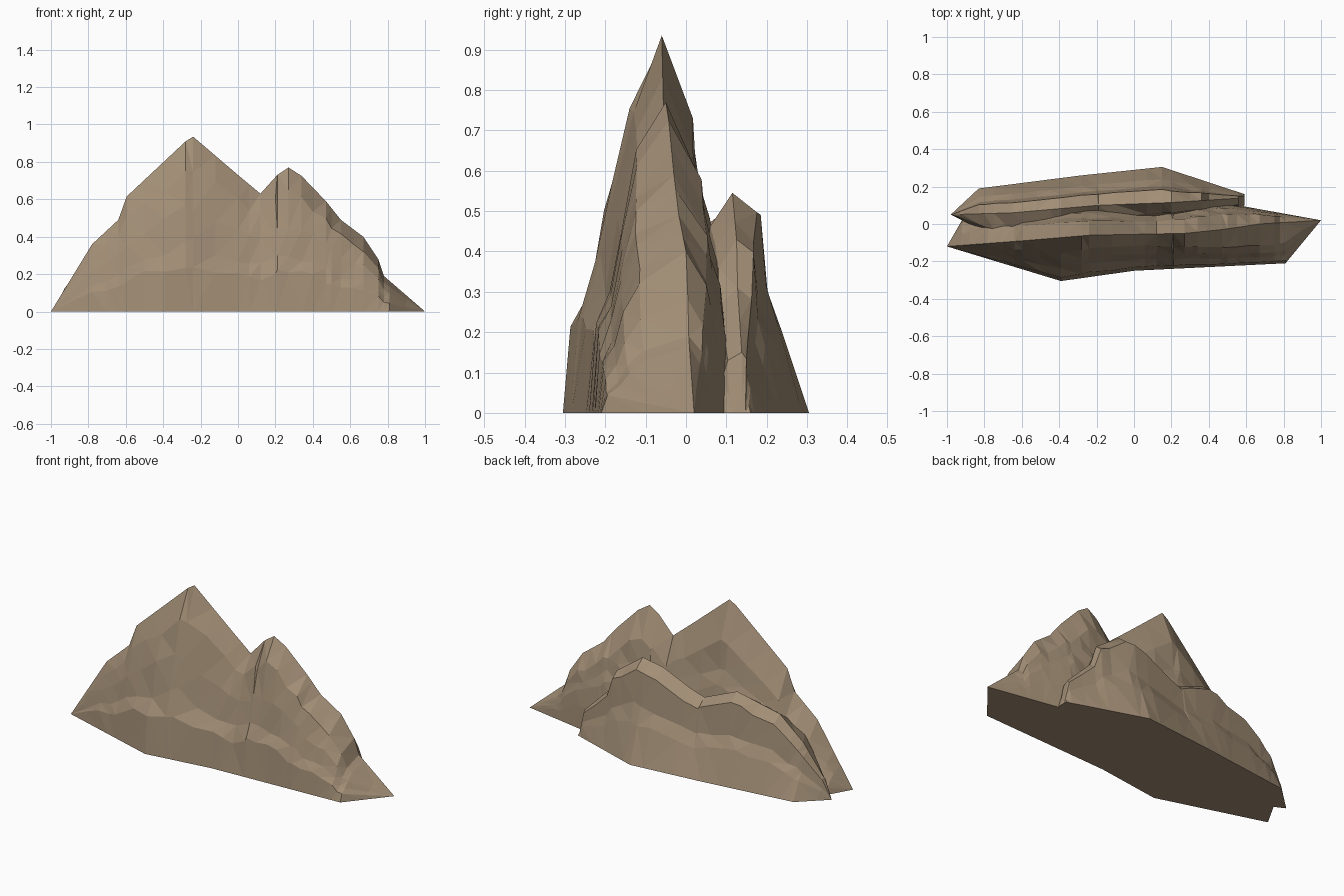
import bpy, bmesh, random

if "Cube" in bpy.data.objects:
    bpy.data.objects.remove(bpy.data.objects["Cube"])

random.seed(4)
rock = bpy.data.materials.new("rock")
rock.diffuse_color = (0.36, 0.27, 0.18, 1)
rock.use_nodes = True
rock.node_tree.nodes["Principled BSDF"].inputs["Base Color"].default_value = rock.diffuse_color


def at(curve, x):
    """Linear interpolation along a list of (x, value) points."""
    for (a, va), (b, vb) in zip(curve, curve[1:]):
        if x <= b:
            return va + (vb - va) * max(0, x - a) / (b - a)
    return curve[-1][1]


def ridge_mass(name, top, crest, front, back, front_cut, back_cut, fullness, extra):
    """Loft a rock mass from cross-sections taken along x."""
    xs = sorted({p[0] for p in top + front + back} | set(extra))
    bm = bmesh.new()
    loops = []
    for x in xs:
        h, yc = at(top, x), at(crest, x)
        q = at(fullness, x)
        pts = []
        for cut, base in ((front_cut, at(front, x)), (back_cut[::-1], at(back, x))):
            for s, f in cut:
                y = yc + (base - yc) * f ** q
                z = h * s
                if 0 < s < 1:
                    y += random.uniform(-0.006, 0.006) * h
                    z += random.uniform(-0.03, 0.03) * h
                pts.append((x, y, z))
        loops.append([bm.verts.new(p) for p in pts])
    n = len(loops[0])
    for a, b in zip(loops, loops[1:]):
        for i in range(n):
            j = (i + 1) % n
            bm.faces.new((a[i], a[j], b[j], b[i]))
    bm.faces.new(loops[0])
    bm.faces.new(loops[-1][::-1])
    bmesh.ops.remove_doubles(bm, verts=bm.verts, dist=0.0005)
    bmesh.ops.triangulate(bm, faces=bm.faces)
    bmesh.ops.recalc_face_normals(bm, faces=bm.faces)
    me = bpy.data.meshes.new(name)
    bm.to_mesh(me)
    bm.free()
    me.materials.append(rock)
    ob = bpy.data.objects.new(name, me)
    bpy.context.collection.objects.link(ob)


# Tall front mass with two peaks
ridge_mass(
    "main_peaks",
    top=[(-1, 0), (-0.78, 0.36), (-0.64, 0.49), (-0.595, 0.615), (-0.28, 0.91),
         (-0.24, 0.935), (0, 0.73), (0.12, 0.63), (0.21, 0.73), (0.27, 0.77),
         (0.34, 0.725), (0.47, 0.59), (0.55, 0.49), (0.67, 0.40), (0.75, 0.28),
         (0.78, 0.19), (1, 0)],
    crest=[(-1, -0.12), (-0.6, -0.09), (-0.24, -0.06), (0.27, -0.05), (0.47, -0.03),
           (0.67, 0), (1, 0.02)],
    front=[(-1, -0.12), (-0.39, -0.305), (0, -0.25), (0.2, -0.24), (0.81, -0.21), (1, 0.02)],
    back=[(-1, -0.12), (-0.92, 0.02), (-0.7, 0.1), (0.5, 0.11), (1, 0.02)],
    front_cut=[(0, 1), (0.28, 0.90), (0.39, 0.70), (0.6, 0.55), (0.82, 0.33), (1, 0)],
    back_cut=[(0, 1), (0.3, 0.88), (0.51, 0.72), (0.62, 0.56), (0.77, 0.44), (1, 0)],
    fullness=[(-1, 1), (0.05, 1), (0.12, 1), (0.27, 0.85), (0.5, 0.65), (0.75, 0.55), (1, 1)],
    extra=[-0.88, -0.5, -0.12, 0.06, 0.4, 0.62, 0.9])

# Lower mass leaning on the back, buried into the main one at its left half
ridge_mass(
    "back_shoulder",
    top=[(-0.98, 0), (-0.93, 0.12), (-0.8, 0.29), (-0.65, 0.42), (-0.39, 0.49),
         (-0.19, 0.41), (-0.1, 0.44), (0.07, 0.52), (0.2, 0.545), (0.36, 0.43),
         (0.4, 0.31), (0.56, 0.15), (0.59, 0)],
    crest=[(-0.98, 0.05), (-0.65, 0.06), (-0.19, 0.1), (0.2, 0.115), (0.59, 0.14)],
    front=[(-0.98, 0.05), (-0.92, 0.02), (-0.75, -0.1), (-0.45, -0.14), (-0.2, -0.03),
           (0.3, 0.03), (0.58, 0.08), (0.59, 0.1)],
    back=[(-0.98, 0.05), (-0.83, 0.19), (-0.28, 0.26), (0.15, 0.305), (0.59, 0.16)],
    front_cut=[(0, 1), (0.5, 0.8), (0.85, 0.55), (1, 0)],
    back_cut=[(0, 1), (0.4, 0.66), (0.56, 0.46), (0.9, 0.36), (1, 0)],
    fullness=[(-0.98, 1), (0.59, 1)],
    extra=[-0.52, 0.3, 0.48])
